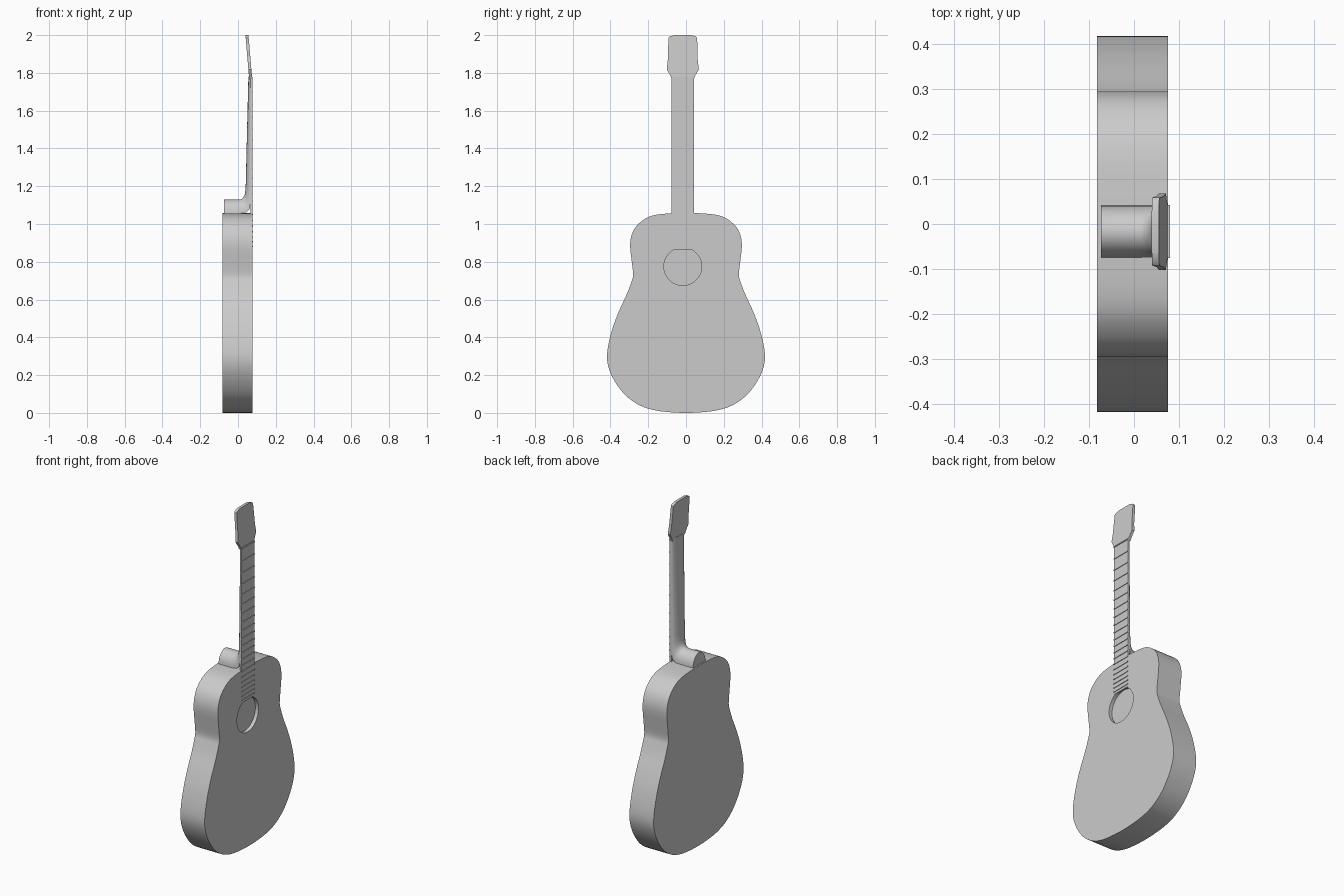
import bpy, bmesh, math
from mathutils import Vector

if "Cube" in bpy.data.objects:
    bpy.data.objects.remove(bpy.data.objects["Cube"])

CY = -0.017          # centre line of neck, head and sound hole
HALF = 0.058         # half width of the neck

grey = bpy.data.materials.new("plain_grey")
grey.diffuse_color = (0.6, 0.6, 0.6, 1)
grey.use_nodes = True
grey.node_tree.nodes["Principled BSDF"].inputs["Base Color"].default_value = grey.diffuse_color


def finish(name, bm, angle=35):
    bmesh.ops.recalc_face_normals(bm, faces=bm.faces)
    me = bpy.data.meshes.new(name)
    bm.to_mesh(me)
    bm.free()
    ob = bpy.data.objects.new(name, me)
    me.materials.append(grey)
    bpy.context.collection.objects.link(ob)
    smooth(ob, angle)
    return ob


def smooth(ob, angle=35):
    bpy.ops.object.select_all(action='DESELECT')
    ob.select_set(True)
    bpy.context.view_layer.objects.active = ob
    bpy.ops.object.shade_smooth_by_angle(angle=math.radians(angle))


def prism(name, outline, back, front):
    """Plate with a (y, z) outline; back and front give x for a height z."""
    bm = bmesh.new()
    a = [bm.verts.new((back(z), y, z)) for y, z in outline]
    b = [bm.verts.new((front(z), y, z)) for y, z in outline]
    bm.faces.new(a)
    bm.faces.new(b)
    n = len(a)
    for i in range(n):
        j = (i + 1) % n
        bm.faces.new((a[i], a[j], b[j], b[i]))
    return finish(name, bm)


def box(bm, x0, x1, z0, z1, half):
    r = bmesh.ops.create_cube(bm, size=1)
    for v in r["verts"]:
        v.co = ((x0 + x1) / 2 + v.co.x * (x1 - x0), CY + v.co.y * 2 * half,
                (z0 + z1) / 2 + v.co.z * (z1 - z0))


def spline(pts, steps=4):
    """Closed smooth curve through the points."""
    out, n = [], len(pts)
    for i in range(n):
        p0, p1, p2, p3 = (Vector(pts[(i + k) % n]) for k in (-1, 0, 1, 2))
        for s in range(steps):
            t = s / steps
            out.append(tuple(0.5 * (2 * p1 + (p2 - p0) * t
                       + (2 * p0 - 5 * p1 + 4 * p2 - p3) * t * t
                       + (3 * p1 - p0 - 3 * p2 + p3) * t ** 3)))
    return out


# Body: half outline, mirrored, smoothed and extruded
half = [(0.09, 0.004), (0.17, 0.015), (0.245, 0.04), (0.315, 0.088), (0.37, 0.155),
        (0.405, 0.225), (0.418, 0.29), (0.41, 0.365), (0.385, 0.46), (0.35, 0.55),
        (0.315, 0.625), (0.29, 0.69), (0.28, 0.73), (0.287, 0.80), (0.295, 0.87),
        (0.293, 0.92), (0.278, 0.966), (0.25, 1.002), (0.205, 1.034),
        (0.15, 1.05), (0.07, 1.057)]
outline = [(0, 0)] + half + [(0, 1.059)] + [(-y, z) for y, z in reversed(half)]
body = prism("body", spline(outline), lambda z: -0.082, lambda z: 0.0755)

# Sound hole: shallow round recess in the front of the body
hole = [(CY + 0.1 * math.cos(k * math.tau / 64), 0.775 + 0.1 * math.sin(k * math.tau / 64))
        for k in range(64)]
cutter = prism("hole_cutter", hole, lambda z: 0.055, lambda z: 0.1)
cutter.hide_render = True
mod = body.modifiers.new("sound_hole", 'BOOLEAN')
mod.operation = 'DIFFERENCE'
mod.solver = 'EXACT'
mod.object = cutter
bpy.context.view_layer.objects.active = body
bpy.ops.object.modifier_apply(modifier=mod.name)
bpy.data.objects.remove(cutter)
smooth(body)

# Neck and heel: half-round section swept down and then backwards
# each station: flat edge (x, z), crest of the round side (x, z)
stations = [((0.068, 1.78), (0.055, 1.78)), ((0.068, 1.5), (0.048, 1.5)),
            ((0.068, 1.21), (0.041, 1.21)), ((0.068, 1.165), (0.039, 1.175)),
            ((0.067, 1.12), (0.035, 1.153)), ((0.062, 1.08), (0.027, 1.138)),
            ((0.045, 1.062), (0.016, 1.131)), ((0.01, 1.056), (0.0, 1.129)),
            ((-0.074, 1.056), (-0.074, 1.129))]
bm = bmesh.new()
rings = []
for flat, crest in stations:
    f, c = Vector(flat), Vector(crest)
    ring = []
    for k in range(17):
        a = math.pi * k / 16
        p = f.lerp(c, math.sin(a))
        ring.append(bm.verts.new((p.x, CY + HALF * math.cos(a), p.y)))
    rings.append(ring)
for r, s in zip(rings, rings[1:]):
    for k in range(17):
        j = (k + 1) % 17
        bm.faces.new((r[k], r[j], s[j], s[k]))
bm.faces.new(rings[0])
bm.faces.new(rings[-1])
finish("neck", bm, 40)

# Fingerboard
bm = bmesh.new()
box(bm, 0.066, 0.077, 0.865, 1.778, HALF + 0.001)
finish("fingerboard", bm)

# Frets: spacing shrinks by the twelfth root of two
bm = bmesh.new()
for n in range(21):
    z = 1.772 - 1.3 * (1 - 2 ** (-n / 12))
    box(bm, 0.074, 0.0805, z - 0.003, z + 0.003, HALF + 0.001)
finish("frets", bm)

# Head: thin plate leaning backwards
side = [(0.059, 1.768), (0.064, 1.783), (0.085, 1.818), (0.079, 1.87), (0.076, 1.985),
        (0.07, 1.992), (0.045, 2.0)]
head = [(CY + y, z) for y, z in side] + [(CY - y, z) for y, z in reversed(side)]
lean = lambda z: 0.075 - 0.085 * (z - 1.77)
prism("head", head, lambda z: lean(z) - 0.016, lean)
